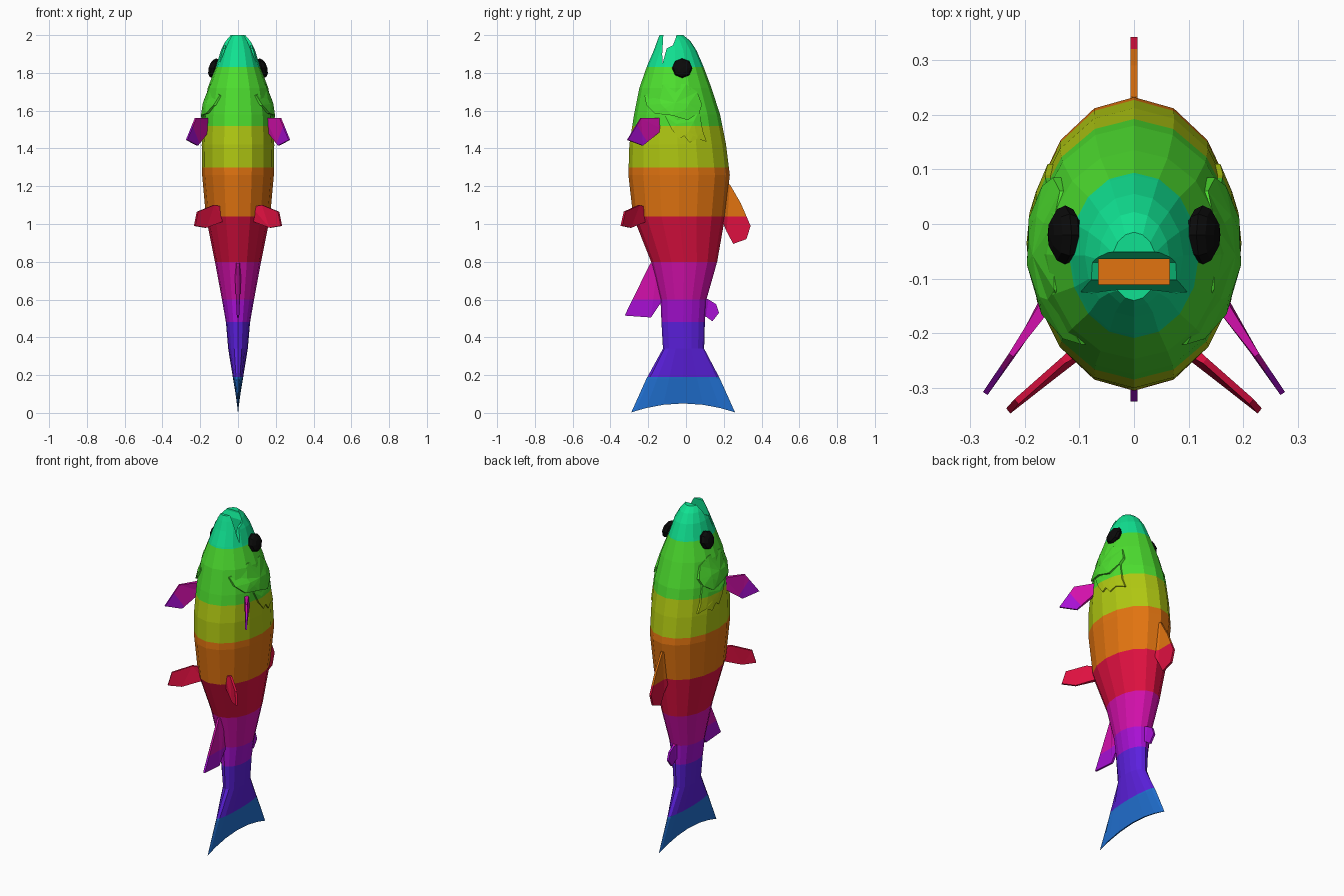
import bpy, bmesh, math
from mathutils import Vector

if "Cube" in bpy.data.objects:
    bpy.data.objects.remove(bpy.data.objects["Cube"])


def lin(c):
    c /= 255
    return c / 12.92 if c <= 0.04045 else ((c + 0.055) / 1.055) ** 2.4


COLOURS = {"teal": (16, 225, 145), "green": (77, 222, 47), "yellow": (176, 200, 18),
           "orange": (226, 116, 16), "red": (222, 16, 64), "magenta": (212, 16, 172),
           "purple": (168, 16, 212), "indigo": (92, 32, 222), "blue": (33, 113, 210),
           "black": (10, 10, 10)}
LIMITS = [1.83, 1.52, 1.30, 1.04, 0.80, 0.60, 0.48, 0.19]   # band edges, top to bottom
MATS = []
for cname, rgb in COLOURS.items():
    m = bpy.data.materials.new(cname)
    m.diffuse_color = (*[lin(c) for c in rgb], 1)
    m.use_nodes = True
    m.node_tree.nodes["Principled BSDF"].inputs["Base Color"].default_value = m.diffuse_color
    MATS.append(m)

# Body stations: z, belly y, back y, half width
BODY = [(0.05, -0.29, 0.26, 0.004), (0.18, -0.21, 0.18, 0.026), (0.34, -0.122, 0.096, 0.052),
        (0.48, -0.13, 0.10, 0.064), (0.60, -0.135, 0.108, 0.085), (0.80, -0.185, 0.165, 0.122),
        (1.04, -0.28, 0.207, 0.17), (1.26, -0.305, 0.232, 0.19), (1.42, -0.30, 0.212, 0.192),
        (1.58, -0.275, 0.18, 0.185), (1.72, -0.247, 0.135, 0.16), (1.84, -0.205, 0.09, 0.115),
        (1.92, -0.17, 0.055, 0.09), (1.97, -0.152, 0.022, 0.065), (2.0, -0.14, -0.015, 0.042)]
N = 16


def surface_x(y, z):
    """Half width of the body at a given y and z."""
    for p, q in zip(BODY, BODY[1:]):
        if p[0] <= z <= q[0]:
            t = (z - p[0]) / (q[0] - p[0])
            a, b, w = [p[i] + t * (q[i] - p[i]) for i in (1, 2, 3)]
            k = (2 * y - a - b) / (b - a)
            return w * math.sqrt(max(0, 1 - k * k))


def new_object(name, bm, colour=None):
    bmesh.ops.recalc_face_normals(bm, faces=bm.faces)
    me = bpy.data.meshes.new(name)
    bm.to_mesh(me)
    bm.free()
    ob = bpy.data.objects.new(name, me)
    bpy.context.collection.objects.link(ob)
    for mat in MATS:
        me.materials.append(mat)
    if colour:
        i = list(COLOURS).index(colour)
        for f in me.polygons:
            f.material_index = i
    return ob


def cut(bm, co, no):
    bmesh.ops.bisect_plane(bm, geom=bm.verts[:] + bm.edges[:] + bm.faces[:],
                           plane_co=co, plane_no=no, dist=1e-5)


def paint_bands(ob):
    """Cut the mesh at the band heights and colour every face by height."""
    bm = bmesh.new()
    bm.from_mesh(ob.data)
    for z in LIMITS:
        cut(bm, (0, 0, z), (0, 0, 1))
    for f in bm.faces:
        z = f.calc_center_median().z
        f.material_index = sum(z < lim for lim in LIMITS)
    bm.to_mesh(ob.data)
    bm.free()


def prism(points, thick, thin):
    """Flat fin from an outline; first and last points form the thick root."""
    bm = bmesh.new()
    pts = [Vector(p) for p in points]
    no = Vector()
    for a, b in zip(pts, pts[1:] + pts[:1]):
        no += a.cross(b)
    no.normalize()
    n = len(pts)
    t = [thick if i in (0, n - 1) else thin for i in range(n)]
    s1 = [bm.verts.new(p + no * h) for p, h in zip(pts, t)]
    s2 = [bm.verts.new(p - no * h) for p, h in zip(pts, t)]
    bm.faces.new(s1)
    bm.faces.new(s2[::-1])
    for i in range(n):
        j = (i + 1) % n
        bm.faces.new((s1[i], s2[i], s2[j], s1[j]))
    bmesh.ops.triangulate(bm, faces=bm.faces[:])
    return bm


# Body with tail fin: one loft of 16-sided rings
bm = bmesh.new()
rings = []
for z, a, b, w in BODY:
    ring = []
    for i in range(N):
        t = 2 * math.pi * i / N
        dz = -0.048 * math.cos(t) ** 2 if z == 0.05 else 0      # forked tail edge
        ring.append(bm.verts.new((w * math.sin(t), (a + b) / 2 + (b - a) / 2 * math.cos(t), z + dz)))
    rings.append(ring)
for r, s in zip(rings, rings[1:]):
    for i in range(N):
        j = (i + 1) % N
        bm.faces.new((r[i], r[j], s[j], s[i]))
for r in (rings[0], rings[-1]):
    for i in range(N // 2):
        bm.faces.new(list(dict.fromkeys((r[i], r[i + 1], r[(N - i - 1) % N], r[(N - i) % N]))))
body = new_object("body", bm)

# Mouth slit and throat, cut out of the head
slit = prism([(0, y, z) for y, z in [(-0.114, 2.1), (-0.045, 2.1), (-0.052, 1.99), (-0.07, 1.945),
                                     (-0.102, 1.93), (-0.124, 1.85), (-0.126, 1.9)]], 0.3, 0.3)
throat = bmesh.new()
bmesh.ops.create_cube(throat, size=1)
for v in throat.verts:
    v.co = (v.co.x * 0.13, -0.086 + v.co.y * 0.05, 1.58 + v.co.z * 0.76)
cutters = [new_object("mouth_cutter", slit), new_object("throat_cutter", throat)]
for c in cutters:
    c.hide_render = True
    mod = body.modifiers.new("cut", 'BOOLEAN')
    mod.operation, mod.solver, mod.object = 'DIFFERENCE', 'EXACT', c
bpy.context.view_layer.update()
cut_mesh = bpy.data.meshes.new_from_object(body.evaluated_get(bpy.context.evaluated_depsgraph_get()))
body.modifiers.clear()
body.data = cut_mesh
for c in cutters:
    bpy.data.objects.remove(c)
cut_mesh.materials.clear()
for mat in MATS:
    cut_mesh.materials.append(mat)
paint_bands(body)

# Middle fins, outlines in y and z
FINS = {"dorsal_fin": [(0.20, 1.21), (0.232, 1.21), (0.29, 1.11), (0.342, 0.99), (0.32, 0.92),
                       (0.25, 0.895), (0.215, 0.96), (0.19, 1.02)],
        "anal_fin": [(-0.15, 0.80), (-0.19, 0.79), (-0.24, 0.68), (-0.325, 0.515), (-0.185, 0.505),
                     (-0.135, 0.58), (-0.11, 0.60)],
        "adipose_fin": [(0.09, 0.61), (0.12, 0.60), (0.16, 0.575), (0.175, 0.53), (0.14, 0.485),
                        (0.105, 0.51), (0.085, 0.53)]}
for name, outline in FINS.items():
    paint_bands(new_object(name, prism([(0, y, z) for y, z in outline], 0.02, 0.006)))

# Paired parts
PECTORAL = [(0.155, -0.14, 1.56), (0.225, -0.24, 1.56), (0.272, -0.31, 1.445),
            (0.215, -0.23, 1.415), (0.155, -0.13, 1.50)]
PELVIC = [(0.08, -0.215, 1.09), (0.13, -0.25, 1.10), (0.215, -0.325, 1.065), (0.23, -0.342, 0.99),
          (0.17, -0.295, 0.98), (0.08, -0.215, 1.015)]
GILL = [(-0.22, 1.68), (-0.21, 1.63), (-0.165, 1.585), (-0.075, 1.575), (0.01, 1.55), (0.07, 1.59),
        (0.085, 1.63), (0.06, 1.70), (0.0, 1.74), (-0.12, 1.74)]
GILL_EDGE = [(-0.11, 1.57), (-0.075, 1.50), (-0.035, 1.45), (-0.01, 1.467), (0.02, 1.43),
             (0.06, 1.452), (0.11, 1.435), (0.09, 1.49), (0.07, 1.60)]


def gill_plate(outline, side, lift):
    """Thin plate that follows the body and stands proud along its lower edge."""
    bm = bmesh.new()
    n = len(outline)
    cy, cz = [sum(p[i] for p in outline) / n for i in (0, 1)]

    def ring(k, off):
        out = []
        for y, z in outline:
            up = lift if z < 1.65 else 0.003
            py, pz = cy + (y - cy) * k, cz + (z - cz) * k
            out.append(bm.verts.new((side * (surface_x(py, pz) + up + off), py, pz)))
        return out
    inner, outer, skirt = ring(0.5, 0), ring(1, 0), ring(1, -0.025)
    mid = bm.verts.new((side * (surface_x(cy, cz) + lift), cy, cz))
    for i in range(n):
        j = (i + 1) % n
        bm.faces.new((mid, inner[i], inner[j]))
        bm.faces.new((inner[i], outer[i], outer[j], inner[j]))
        bm.faces.new((outer[i], skirt[i], skirt[j], outer[j]))
    bmesh.ops.triangulate(bm, faces=bm.faces[:])
    return bm


for label, s in (("right", 1), ("left", -1)):
    # Pectoral fin: magenta with a purple tip
    bm = prism([(s * x, y, z) for x, y, z in PECTORAL], 0.012, 0.005)
    cut(bm, (s * 0.225, 0, 1.48), (s, 0, -0.4))
    fin = new_object(label + "_pectoral_fin", bm, "magenta")
    for f in fin.data.polygons:
        if (f.center.x * s - 0.225) - 0.4 * (f.center.z - 1.48) > 0:
            f.material_index = list(COLOURS).index("purple")
    # Pelvic fin
    new_object(label + "_pelvic_fin", prism([(s * x, y, z) for x, y, z in PELVIC], 0.014, 0.006), "red")
    # Gill cover and the jagged edge behind it
    new_object(label + "_gill_cover", gill_plate(GILL, s, 0.012), "green")
    paint_bands(new_object(label + "_gill_edge", gill_plate(GILL_EDGE, s, 0.006)))
    # Eye
    bm = bmesh.new()
    bmesh.ops.create_uvsphere(bm, u_segments=8, v_segments=6, radius=1)
    for v in bm.verts:
        x, y, z = v.co
        v.co = (s * (0.126 + 0.03 * z - 0.012 * y), -0.02 + 0.054 * x, 1.825 + 0.052 * y)
    new_object(label + "_eye", bm, "black")
